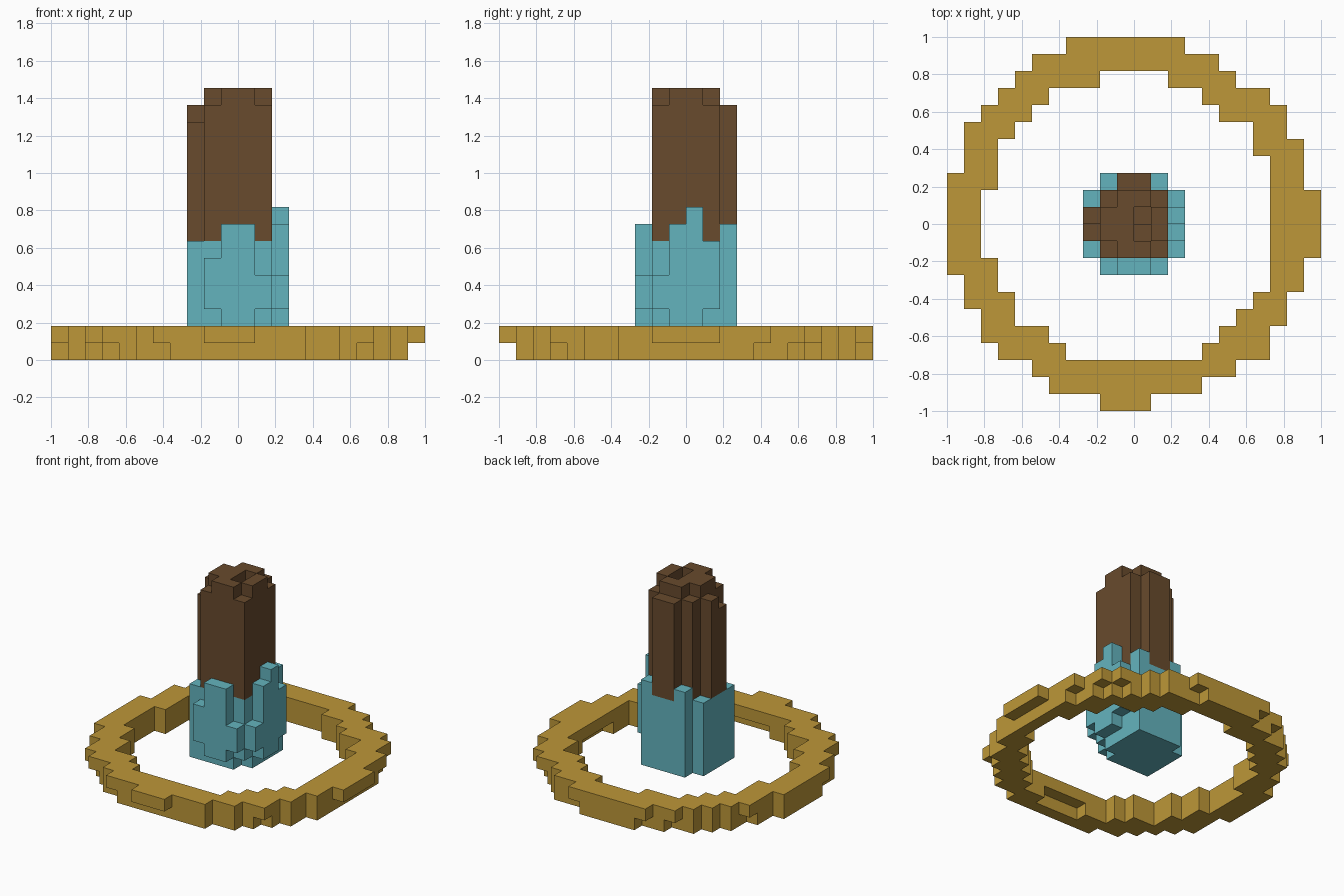
import bpy
import bmesh
from mathutils import Vector

if "Cube" in bpy.data.objects:
    bpy.data.objects.remove(bpy.data.objects["Cube"], do_unlink=True)

UNIT = 1 / 11  # edge length of one block


def make_material(name, colour):
    material = bpy.data.materials.new(name)
    material.use_nodes = True
    material.diffuse_color = (*colour, 1)
    shader = material.node_tree.nodes["Principled BSDF"]
    shader.inputs["Base Color"].default_value = (*colour, 1)
    return material


def build_blocks(name, cells, material):
    """Skin a set of block cells with its outside faces and merge the flat areas."""
    mesh = bpy.data.meshes.new(name)
    bm = bmesh.new()
    corners = {}

    def corner(point):
        key = tuple(round(value) for value in point)
        if key not in corners:
            corners[key] = bm.verts.new(Vector(key) * UNIT)
        return corners[key]

    for cell in cells:
        for axis in range(3):
            for side in (0, 1):
                step = Vector((0, 0, 0))
                step[axis] = 1
                neighbour = Vector(cell) + step * (1 if side else -1)
                if tuple(round(value) for value in neighbour) in cells:
                    continue
                across, along = Vector((0, 0, 0)), Vector((0, 0, 0))
                across[(axis + 1) % 3] = 1
                along[(axis + 2) % 3] = 1
                start = Vector(cell) + step * side
                loop = [start, start + across, start + across + along, start + along]
                if not side:
                    loop.reverse()
                bm.faces.new([corner(point) for point in loop])
    bmesh.ops.dissolve_limit(bm, angle_limit=0.01, verts=bm.verts[:], edges=bm.edges[:])
    bm.to_mesh(mesh)
    bm.free()
    mesh.materials.append(material)
    obj = bpy.data.objects.new(name, mesh)
    bpy.context.collection.objects.link(obj)
    return obj


def fill_columns(columns):
    """Turn {(x, y): (bottom, top)} into block cells."""
    return {(x, y, z) for (x, y), (low, high) in columns.items() for z in range(low, high)}


gold = make_material("gold", (0.51, 0.31, 0.04))
teal = make_material("teal", (0.127, 0.456, 0.515))
brown = make_material("brown", (0.138, 0.069, 0.026))

# Ring outline: left and right reach of each row, from back to front
outer_left = [4, 6, 7, 8, 9, 10, 10, 10, 11, 11, 11, 11, 11, 11, 10, 10, 9, 9, 8, 6, 5, 2]
outer_right = [3, 5, 6, 8, 9, 9, 10, 10, 10, 11, 11, 11, 11, 10, 10, 9, 9, 8, 8, 6, 4, 1]
# Opening of the ring, starting two rows further in
hole_left = [2, 5, 6, 7, 8, 8, 8, 9, 9, 9, 9, 8, 8, 7, 7, 5, 4]
hole_right = [2, 4, 5, 7, 7, 8, 8, 8, 8, 8, 8, 8, 8, 7, 6, 5, 4]

upper = set()
for row, (left, right) in enumerate(zip(outer_left, outer_right)):
    upper |= {(x, 10 - row) for x in range(-left, right)}
for row, (left, right) in enumerate(zip(hole_left, hole_right)):
    upper -= {(x, 8 - row) for x in range(-left, right)}

# The lower layer is a slightly smaller, offset circle with two inner recesses
centre = Vector((-0.25, 0.25))
lower = {c for c in upper if (Vector(c) + Vector((0.5, 0.5)) - centre).length < 10.55}
for i in range(-2, 2):
    lower -= {(i, -9), (8, i)}
ring_cells = {(x, y, 0) for x, y in lower} | {(x, y, 1) for x, y in upper}
build_blocks("ring", ring_cells, gold)

# Teal sleeve: solid core, then side columns of uneven height
square = [(x, y) for x in range(-2, 2) for y in range(-2, 2)]
sleeve = {spot: (1, 7) for spot in square}
for i in range(-2, 2):
    sleeve[(-3, i)] = (1, 7)
    sleeve[(i, 2)] = (1, 7)
sleeve[(-2, 2)] = sleeve[(1, 2)] = (1, 8)
sleeve[(1, -2)] = (2, 7)
for x, low, high in ((-2, 3, 6), (-1, 2, 8), (0, 2, 8), (1, 3, 5)):
    sleeve[(x, -3)] = (low, high)
for y, low, high in ((-2, 3, 5), (-1, 2, 8), (0, 2, 9), (1, 3, 7)):
    sleeve[(2, y)] = (low, high)
build_blocks("sleeve", fill_columns(sleeve), teal)

# Brown shaft: lowered corners, side ribs and a small hollow in the top
shaft = {spot: (7, 16) for spot in square}
for x in (-2, 1):
    for y in (-2, 1):
        shaft[(x, y)] = (7, 15)
shaft[(-3, -1)] = (7, 14)
shaft[(-3, 0)] = shaft[(-1, 2)] = shaft[(0, 2)] = (7, 15)
shaft[(0, 0)] = (7, 14)
shaft[(0, -1)] = (7, 15)
build_blocks("shaft", fill_columns(shaft), brown)
